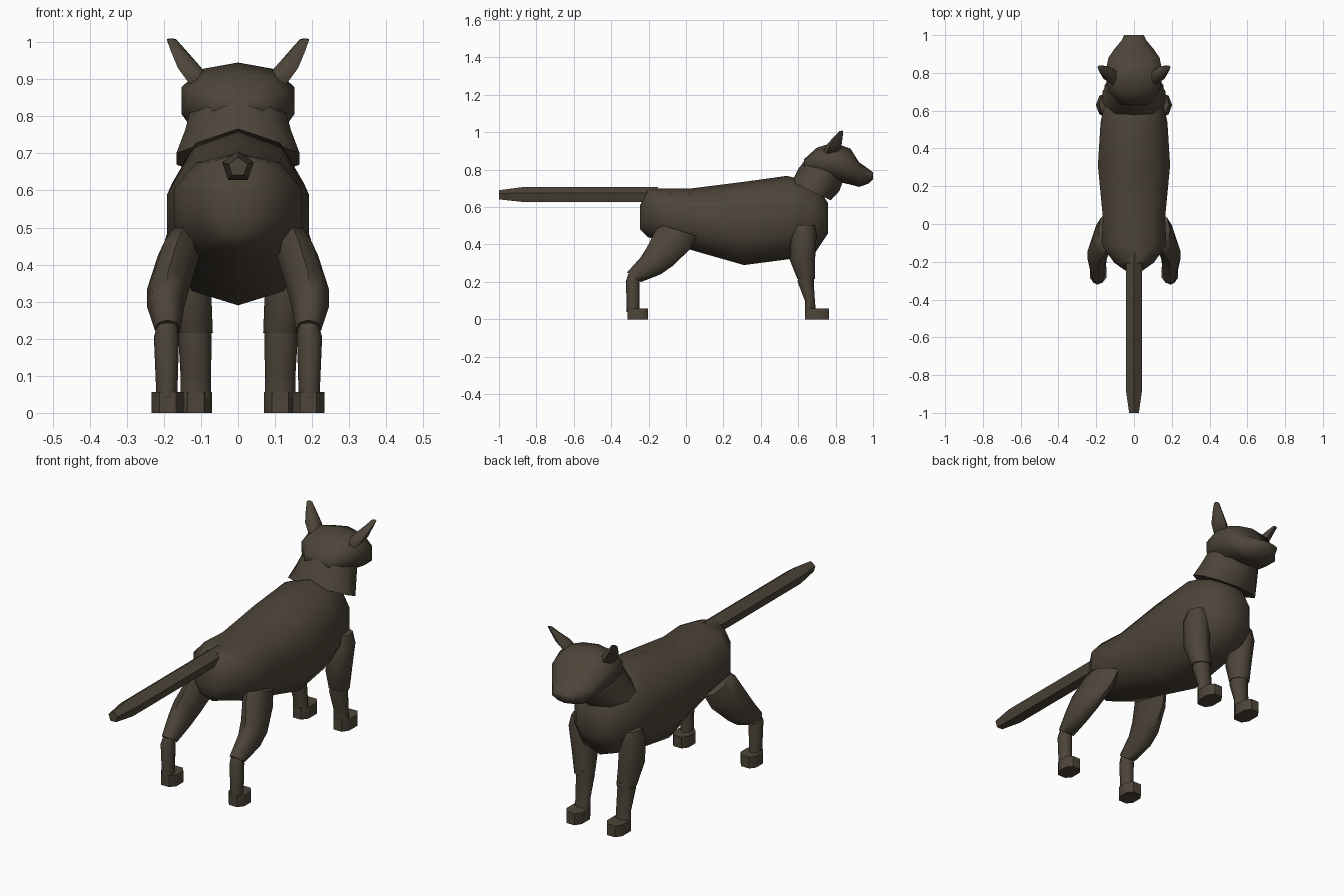
import bpy, bmesh, math
from mathutils import Vector

fur = bpy.data.materials.new("dark_brown_fur")
fur.diffuse_color = (0.075, 0.059, 0.041, 1)


def loft(name, rings, sides=8, phase=0.0, power=1.0, angle=60):
    """Skin closed rings given as (x, y, z, half_x, half_v, tilt).
    The ring's second axis lies in the yz plane, tilted in degrees from +y."""
    bm = bmesh.new()
    loops = []
    for x, y, z, hx, hv, tilt in rings:
        t = math.radians(tilt)
        axis = Vector((0, math.cos(t), math.sin(t)))
        loop = []
        for i in range(sides):
            a = 2 * math.pi * (i + phase) / sides
            c, s = math.cos(a), math.sin(a)
            c = math.copysign(abs(c) ** power, c)
            s = math.copysign(abs(s) ** power, s)
            loop.append(bm.verts.new(Vector((x, y, z)) + Vector((hx * s, 0, 0)) + axis * hv * c))
        loops.append(loop)
    for a, b in zip(loops, loops[1:]):
        for i in range(sides):
            j = (i + 1) % sides
            bm.faces.new((a[i], a[j], b[j], b[i]))
    bm.faces.new(loops[0])
    bm.faces.new(loops[-1])
    bmesh.ops.recalc_face_normals(bm, faces=bm.faces)
    mesh = bpy.data.meshes.new(name)
    bm.to_mesh(mesh)
    bm.free()
    mesh.materials.append(fur)
    obj = bpy.data.objects.new(name, mesh)
    bpy.context.collection.objects.link(obj)
    bpy.ops.object.select_all(action='DESELECT')
    obj.select_set(True)
    bpy.context.view_layer.objects.active = obj
    bpy.ops.object.shade_smooth_by_angle(angle=math.radians(angle))
    return obj


def along_y(sections):
    """Upright rings from (y, bottom, top, half_width)."""
    return [(0, y, (b + t) / 2, w, (t - b) / 2, 90) for y, b, t, w in sections]


def pair(name, rings, **kw):
    for side, s in (("left", -1), ("right", 1)):
        loft(f"{side}_{name}", [(s * r[0], *r[1:]) for r in rings], **kw)


# Torso, rump to chest
loft("body", along_y([
    (-0.245, 0.48, 0.61, 0.05), (-0.205, 0.44, 0.70, 0.11),
    (-0.11, 0.41, 0.70, 0.18), (0.03, 0.37, 0.70, 0.172),
    (0.31, 0.29, 0.735, 0.20), (0.54, 0.32, 0.767, 0.185),
    (0.69, 0.355, 0.73, 0.15), (0.76, 0.46, 0.62, 0.085)]), sides=10, power=0.9)

# Neck rising forward into the head
loft("neck", [
    (0, 0.67, 0.685, 0.175, 0.115, -25),
    (0, 0.71, 0.745, 0.150, 0.125, -28),
    (0, 0.74, 0.80, 0.135, 0.115, -28)], sides=10)

# Head with short muzzle
loft("head", along_y([
    (0.63, 0.795, 0.855, 0.07), (0.70, 0.765, 0.918, 0.14),
    (0.79, 0.74, 0.945, 0.16), (0.88, 0.72, 0.912, 0.142),
    (0.925, 0.708, 0.84, 0.11), (0.975, 0.725, 0.805, 0.066),
    (1.0, 0.75, 0.785, 0.055)]), sides=10, power=0.9)

# Tail, straight back
loft("tail", [
    (0, -0.15, 0.663, 0.045, 0.043, 90), (0, -0.88, 0.663, 0.045, 0.043, 90),
    (0, -1.0, 0.663, 0.027, 0.027, 90)], sides=5)

# Ears
pair("ear", [
    (0.095, 0.77, 0.88, 0.035, 0.042, 0), (0.130, 0.79, 0.93, 0.037, 0.042, 0),
    (0.163, 0.815, 0.98, 0.022, 0.024, 10), (0.180, 0.83, 1.008, 0.014, 0.010, 10)], sides=6)

# Front legs
pair("upper_front_leg", [
    (0.140, 0.635, 0.505, 0.045, 0.055, 0), (0.140, 0.63, 0.45, 0.062, 0.068, 0),
    (0.130, 0.622, 0.32, 0.058, 0.068, 0), (0.118, 0.643, 0.215, 0.050, 0.047, 0)])
pair("lower_front_leg", [
    (0.118, 0.645, 0.24, 0.045, 0.045, 0), (0.116, 0.640, 0.20, 0.045, 0.043, 0),
    (0.114, 0.662, 0.10, 0.041, 0.027, 0), (0.114, 0.665, 0.04, 0.041, 0.030, 0)])

# Hind legs
pair("thigh", [
    (0.145, -0.035, 0.475, 0.045, 0.098, -18), (0.160, -0.07, 0.425, 0.056, 0.105, -28),
    (0.188, -0.14, 0.335, 0.057, 0.085, -36), (0.195, -0.19, 0.285, 0.050, 0.070, -40),
    (0.190, -0.278, 0.225, 0.035, 0.045, -35)])
pair("lower_hind_leg", [
    (0.190, -0.280, 0.235, 0.028, 0.030, -15), (0.193, -0.285, 0.205, 0.034, 0.036, 0),
    (0.192, -0.283, 0.04, 0.028, 0.034, 0)])

# Paws, flat-topped with blunt corners
for name, x, y, hy in (("front_paw", 0.114, 0.70, 0.068), ("hind_paw", 0.190, -0.257, 0.058)):
    pair(name, [(x, y, 0, 0.046, hy, 0), (x, y, 0.057, 0.046, hy, 0)],
         phase=0.5, power=0.75, angle=40)
